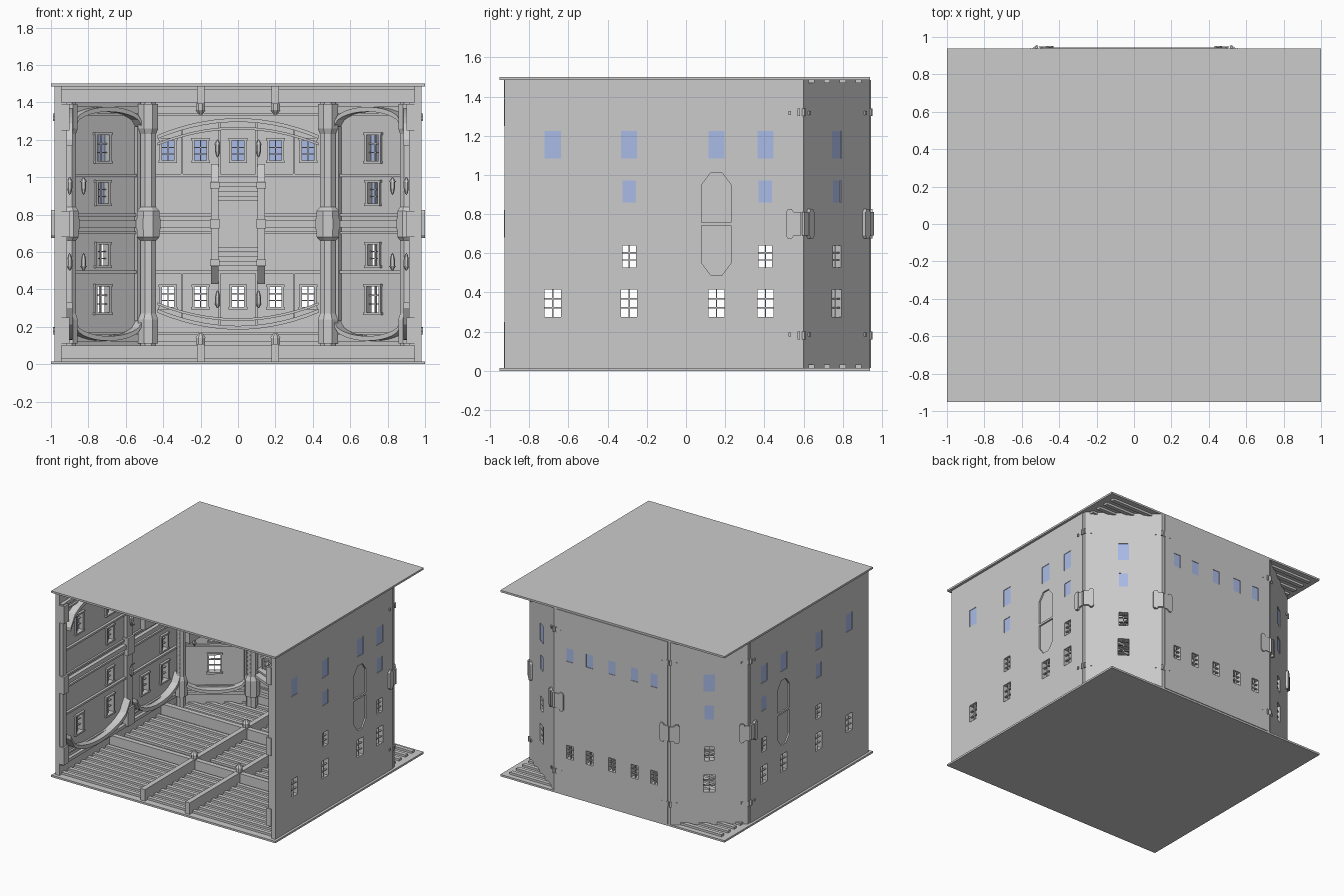
import bpy, bmesh, math
from mathutils import Matrix, Vector

if "Cube" in bpy.data.objects:
    bpy.data.objects.remove(bpy.data.objects["Cube"])

MID = 0.75  # the hall is mirrored top to bottom about this height; all h values are measured from it


def material(name, rgb):
    m = bpy.data.materials.new(name)
    m.diffuse_color = (*rgb, 1)
    m.use_nodes = True
    m.node_tree.nodes["Principled BSDF"].inputs["Base Color"].default_value = m.diffuse_color
    return m


STONE = material("stone grey", (0.6, 0.6, 0.6))
GLASS = material("window blue", (0.41, 0.51, 0.82))


def frame(ox, oy, ux, uy, wx, wy):
    """Wall space: u runs along the wall, w goes inward, h is up."""
    return Matrix(((ux, wx, 0, ox), (uy, wy, 0, oy), (0, 0, 1, 0), (0, 0, 0, 1)))


def prism(bm, M, pts, w0, w1):
    """Extrude a (u, h) outline from depth w0 to w1."""
    a = [bm.verts.new(M @ Vector((u, w0, h))) for u, h in pts]
    b = [bm.verts.new(M @ Vector((u, w1, h))) for u, h in pts]
    n = len(pts)
    faces = [bm.faces.new(a), bm.faces.new(b)]
    faces += [bm.faces.new((a[i], a[(i + 1) % n], b[(i + 1) % n], b[i])) for i in range(n)]
    bmesh.ops.recalc_face_normals(bm, faces=faces)


def box(bm, M, u0, u1, w0, w1, h0, h1):
    prism(bm, M, [(u0, h0), (u1, h0), (u1, h1), (u0, h1)], w0, w1)


def frustum(bm, x, y, r0, r1, h0, h1, n=8):
    M = Matrix.Translation((x, y, (h0 + h1) / 2)) @ Matrix.Rotation(math.pi / n, 4, 'Z')
    bmesh.ops.create_cone(bm, cap_ends=True, segments=n, radius1=r0, radius2=r1, depth=h1 - h0, matrix=M)


def arch(bm, M, uc, half, spring, rise, thick, w0, w1, power=1.0, n=14):
    def pt(i, off):
        t = -1 + 2 * i / n
        return uc + half * t, spring + off + rise * (1 - t * t) ** power
    for i in range(n):
        prism(bm, M, [pt(i, 0), pt(i + 1, 0), pt(i + 1, thick), pt(i, thick)], w0, w1)


def finish(name, bm, x=True, z=True, mat=STONE):
    if z:  # drop caps lying on the mirror plane
        caps = [f for f in bm.faces if all(abs(v.co.z) < 1e-5 for v in f.verts)]
        bmesh.ops.delete(bm, geom=caps, context='FACES_ONLY')
    me = bpy.data.meshes.new(name)
    bm.to_mesh(me)
    bm.free()
    me.materials.append(mat)
    ob = bpy.data.objects.new(name, me)
    ob.location.z = MID
    bpy.context.collection.objects.link(ob)
    if x or z:
        mod = ob.modifiers.new("mirror", 'MIRROR')
        mod.use_axis = (x, False, z)
    return ob


def wall(name, M, u0, u1, holes, x):
    """Slab with rectangular openings, made from a grid of cells."""
    us = sorted({u0, u1, *[v for q in holes for v in q[:2]]})
    hs = sorted({0, 0.735, *[v for q in holes for v in q[2:]]})
    bm = bmesh.new()
    for a, b in zip(us, us[1:]):
        for c, d in zip(hs, hs[1:]):
            cu, ch = (a + b) / 2, (c + d) / 2
            if not any(q[0] < cu < q[1] and q[2] < ch < q[3] for q in holes):
                bm.faces.new([bm.verts.new(M @ Vector((u, 0, h))) for u, h in ((a, c), (b, c), (b, d), (a, d))])
    bmesh.ops.remove_doubles(bm, verts=bm.verts, dist=1e-5)
    inward = (M.to_3x3() @ Vector((0, 1, 0))) * T
    ext = bmesh.ops.extrude_face_region(bm, geom=bm.faces[:], use_keep_orig=True)
    bmesh.ops.translate(bm, vec=inward, verts=[v for v in ext['geom'] if isinstance(v, bmesh.types.BMVert)])
    bmesh.ops.recalc_face_normals(bm, faces=bm.faces)
    finish(name, bm, x)


def windows(name, M, holes, x):
    trim, glass = bmesh.new(), bmesh.new()
    for a, b, c, d in holes:
        e, m = 0.013, 0.003
        box(glass, M, a, b, 0.004, 0.008, c, d)
        # glazing bars
        box(trim, M, (a + b) / 2 - m, (a + b) / 2 + m, 0.01, 0.025, c, d)
        for k in (1, 2):
            h = c + (d - c) * k / 3
            box(trim, M, a, b, 0.01, 0.025, h - m, h + m)
        # surround with hood and sill
        box(trim, M, a - e, a, T, T + .012, c, d)
        box(trim, M, b, b + e, T, T + .012, c, d)
        box(trim, M, a - e - .006, b + e + .006, T, T + .018, d, d + e)
        box(trim, M, a - e - .004, b + e + .004, T, T + .018, c - e, c)
    finish(name + "_window_trim", trim, x)
    finish(name + "_upper_glass", glass, x, False, GLASS)


T = 0.035
FLAT = Matrix.Identity(4)
SIDE = frame(0.98, 0, 0, 1, -1, 0)
d = Vector((0.455, -0.34)).normalized()
CORNER = frame(0.7475, 0.77, d.x, d.y, d.y, -d.x)
BACK = frame(0, 0.943, 1, 0, 0, -1)

# floor and ceiling plates with joists and main beams
bm = bmesh.new()
box(bm, FLAT, -1, 1, -0.952, 0.938, 0.735, 0.75)
finish("floor_and_ceiling_plate", bm, False)
bm = bmesh.new()
for i in range(23):
    y = -0.88 + 0.08 * i
    box(bm, FLAT, -0.945, 0.945, y - 0.016, y + 0.016, 0.718, 0.735)
finish("joists", bm, False)
bm = bmesh.new()
box(bm, FLAT, 0.18, 0.22, -0.93, 0.9, 0.642, 0.735)
for y in (-0.27, 0.39):
    box(bm, FLAT, 0, 0.945, y - 0.02, y + 0.02, 0.65, 0.735)
    frustum(bm, 0.2, y, 0.012, 0.03, 0.585, 0.61)
    frustum(bm, 0.2, y, 0.026, 0.026, 0.61, 0.645)
finish("main_beams", bm)

# walls and windows
row = lambda c, lo, hi, w=0.041: (c - w, c + w, lo, hi)
side_w = [row(y, 0.335, 0.475) for y in (-0.68, -0.29, 0.155, 0.405)] + [row(y, 0.11, 0.222, .034) for y in (-0.29, 0.405)]
corner_w = [row(0, 0.335, 0.475), row(0, 0.11, 0.222, .034)]
back_w = [row(x, 0.338, 0.445, 0.032) for x in (-0.375, -0.2, 0, 0.2, 0.375)]
wall("side_wall", SIDE, -0.925, 0.575, side_w + [(0.08, 0.23, 0, 0.26)], True)
wall("corner_wall", CORNER, -0.284, 0.284, corner_w, True)
wall("back_wall", BACK, -0.495, 0.495, back_w, False)
windows("side", SIDE, side_w, True)
windows("corner", CORNER, corner_w, True)
windows("back", BACK, back_w, False)

# long eight-sided recess on the outside of each side wall
bm = bmesh.new()
box(bm, SIDE, 0.08, 0.23, 0.012, T, 0, 0.26)
box(bm, SIDE, 0.08, 0.23, 0, 0.012, 0, 0.008)
for e, s in ((0.08, 1), (0.23, -1)):
    prism(bm, SIDE, [(e, 0.2), (e + s * 0.045, 0.26), (e, 0.26)], 0, 0.012)
finish("recessed_panel", bm)

# posts closing the gaps between walls
bm = bmesh.new()
box(bm, FLAT, 0.93, 0.974, 0.57, 0.6, 0, 0.735)
box(bm, FLAT, 0.49, 0.52, 0.895, 0.938, 0, 0.735)
finish("joint_posts", bm)

# interior corner columns with studs
bm = bmesh.new()
for x, y in ((0.48, 0.865), (0.9, 0.56)):
    s = 1 if x < 0.6 else 0.8
    for r0, r1, a, b in ((.07, .07, 0, .03), (.065, .065, .03, .07), (.065, .045, .07, .09), (.045, .045, .09, .48),
                         (.045, .058, .48, .51), (.058, .058, .51, .64), (.045, .045, .64, .735)):
        frustum(bm, x, y, r0 * s, r1 * s, a, b)
    for i in range(22):
        u, h = x + (0.01 if i % 2 else -0.01), 0.1 + i * 0.017
        yy = y - 0.0415 * s
        box(bm, FLAT, u - .003, u + .003, yy - .004, yy + .004, h, h + .006)
finish("corner_columns", bm)

# ledges and cornices running along the walls
bm = bmesh.new()
for M, a, b in ((SIDE, -0.92, 0.57), (CORNER, -0.27, 0.27), (BACK, -0.48, 0.48)):
    box(bm, M, a, b, T, T + .02, 0.25, 0.266)
    box(bm, M, a, b, T, T + .025, 0.625, 0.65)
    box(bm, M, a, b, T, T + .015, 0.58, 0.592)
    box(bm, M, a, b, T, T + .015, 0.04, 0.055)
    box(bm, M, a, b, T, T + .03, 0, 0.018)
finish("wall_ledges", bm)

# flat pilasters on the side walls
bm = bmesh.new()
for u, w in ((-0.9, 0.02), (-0.07, 0.035)):
    box(bm, SIDE, u - w, u + w, T, T + .03, 0, 0.65)
    box(bm, SIDE, u - w - .01, u + w + .01, T, T + .045, 0, 0.07)
    box(bm, SIDE, u - w - .01, u + w + .01, T, T + .045, 0.5, 0.64)
finish("side_pilasters", bm)

# arches over each bay
bm = bmesh.new()
arch(bm, SIDE, -0.485, 0.38, 0.42, 0.17, 0.03, T, T + .06, 0.5)
arch(bm, SIDE, 0.26, 0.28, 0.45, 0.14, 0.03, T, T + .06, 0.5)
arch(bm, CORNER, 0, 0.23, 0.51, 0.09, 0.025, T, T + .06, 0.5)
for u in (-0.225, 0.225):
    box(bm, CORNER, u - .01, u + .01, T, T + .03, 0, 0.52)
finish("bay_arches", bm)
bm = bmesh.new()
arch(bm, BACK, 0, 0.43, 0.455, 0.09, 0.02, T, T + .08)
arch(bm, BACK, 0, 0.43, 0.42, 0.085, 0.014, T, T + .05)
for u in (-0.3, -0.1, 0.1, 0.3):
    top = 0.46 + 0.09 * (1 - (u / 0.43) ** 2)
    box(bm, BACK, u - .006, u + .006, T, T + .02, 0.25, top)
finish("back_arch", bm, False)

# projecting stair bay in the middle of the back wall
bm = bmesh.new()
STAIR = frame(0.105, 0.908, 0, -1, 1, 0)  # here u points into the room
prism(bm, STAIR, [(0, 0), (0.12, 0), (0.12, 0.22), (0.04, 0.32), (0, 0.32)], 0, 0.04)
box(bm, STAIR, 0, 0.135, -0.006, 0.046, 0.19, 0.225)
box(bm, STAIR, 0, 0.135, -0.006, 0.046, 0, 0.025)
finish("stair_sides", bm)
bm = bmesh.new()
for i in range(5):
    box(bm, BACK, -0.105, 0.105, T, T + 0.1 - i * 0.02, 0 if i == 0 else 0.1 + i * 0.025, 0.125 + i * 0.025)
finish("stair_steps", bm, False)

# small wall lanterns
bm = bmesh.new()
p = CORNER @ Vector((0.15, 0.07, 0))
for x, y, h in ((0.11, 0.86, 0.39), (p.x, p.y, 0.19), (0.9, -0.07, 0.19)):
    frustum(bm, x, y, 0.006, 0.014, h - .03, h, 6)
    frustum(bm, x, y, 0.014, 0.014, h, h + .035, 6)
    frustum(bm, x, y, 0.018, 0.003, h + .035, h + .06, 6)
    box(bm, FLAT, x - .003, x + .003, y, y + .04, h - .035, h - .029)
finish("lanterns", bm)

# outside clamps across the wall joints
bm = bmesh.new()
for M, e, s in ((SIDE, 0.575, -1), (CORNER, 0.284, -1), (CORNER, -0.284, 1), (BACK, 0.495, -1)):
    depth = -0.009 if M is BACK else -0.02
    c = e + s * 0.045
    prism(bm, M, [(c - .02, 0), (c + .02, 0), (c + .02, .06), (c + .01, .075), (c - .01, .075), (c - .02, .06)], 0, depth)
    lo, hi = sorted((e + s * 0.03, e - s * 0.012))
    box(bm, M, lo, hi, 0, depth * .7, 0, 0.06)
    box(bm, M, c - .006, c + .006, 0, depth * .4, 0.555, 0.575)
    box(bm, M, e - .006, e + .006, 0.005, depth * .5, 0.55, 0.59)
finish("joint_clamps", bm)
